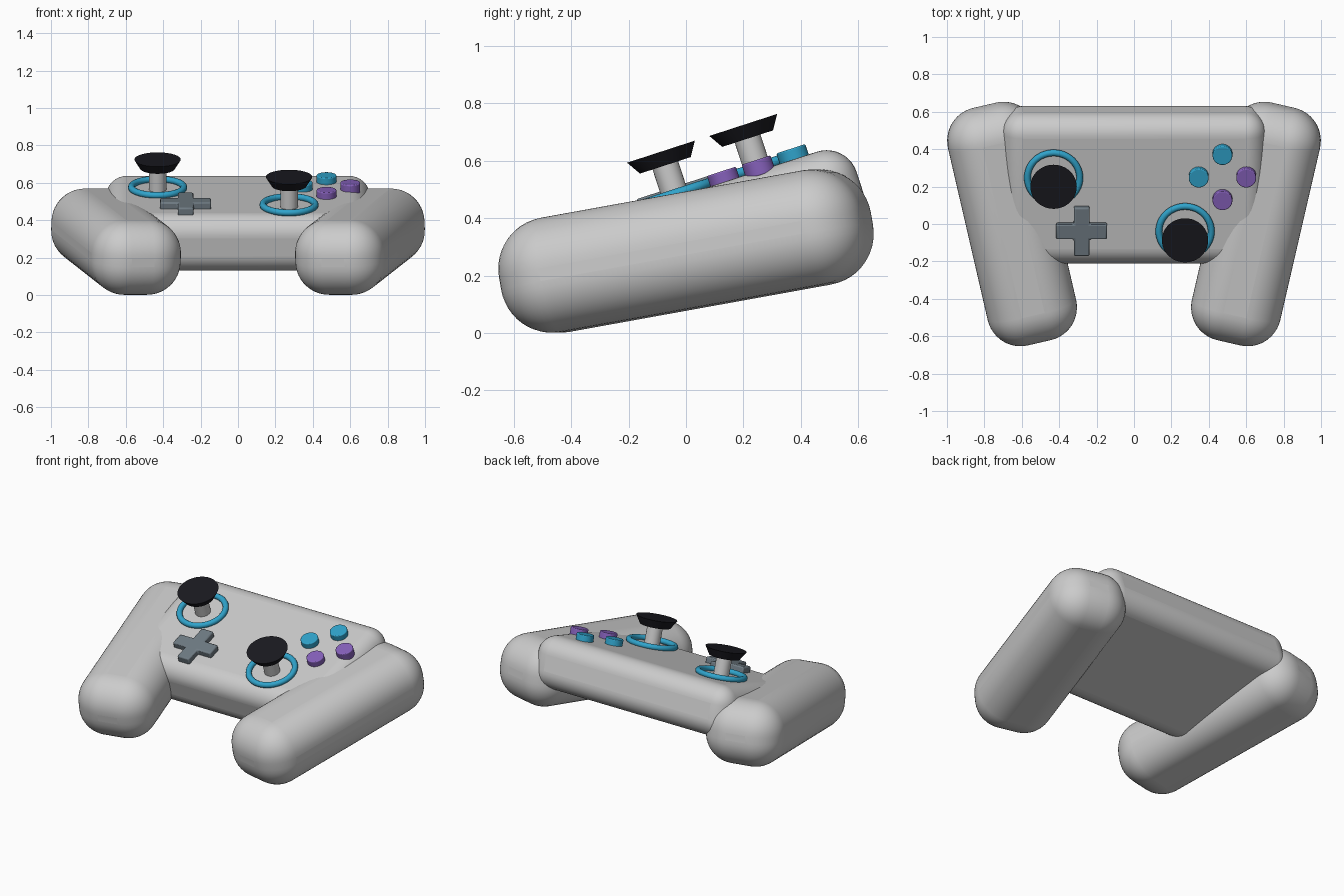
import bpy, bmesh
from math import radians
from mathutils import Matrix, Euler

if "Cube" in bpy.data.objects:
    bpy.data.objects.remove(bpy.data.objects["Cube"])


def material(name, rgb):
    m = bpy.data.materials.new(name)
    m.diffuse_color = (*rgb, 1)
    m.use_nodes = True
    m.node_tree.nodes["Principled BSDF"].inputs["Base Color"].default_value = m.diffuse_color
    return m


teal = material("teal", (0.03, 0.37, 0.60))
purple = material("purple", (0.24, 0.12, 0.50))
black = material("black", (0.01, 0.01, 0.014))
slate = material("slate", (0.16, 0.20, 0.23))

# Frame of the tilted top face: local x/y lie in the face, z points out of it
TILT = Matrix.Rotation(radians(18), 4, 'X')
FACE = Matrix.Translation((0, 0.16, 0.537)) @ TILT


def finish(obj, name, matrix, mat=None, bevel=0, segments=3):
    obj.name = name
    obj.matrix_world = matrix
    if mat:
        obj.data.materials.append(mat)
    bpy.ops.object.shade_smooth_by_angle(angle=radians(35))
    if bevel:
        b = obj.modifiers.new("rounding", 'BEVEL')
        b.width, b.segments, b.limit_method = bevel, segments, 'ANGLE'
        # keep the rounding before the smoothing
        obj.modifiers.move(len(obj.modifiers) - 1, 0)
        for p in obj.data.polygons:
            p.use_smooth = True
    return obj


def box(name, size, matrix, mat=None, bevel=0, segments=3):
    bpy.ops.mesh.primitive_cube_add(size=1)
    obj = bpy.context.object
    obj.data.transform(Matrix.Diagonal((*size, 1)))
    return finish(obj, name, matrix, mat, bevel, segments)


def disc(name, r_low, r_top, u, v, low, top, mat=None, bevel=0):
    bpy.ops.mesh.primitive_cone_add(vertices=48, radius1=r_low, radius2=r_top, depth=top - low)
    place = FACE @ Matrix.Translation((u, v, (low + top) / 2))
    return finish(bpy.context.object, name, place, mat, bevel)


# Central body
box("body", (1.41, 0.84, 0.32), Matrix.Translation((0, 0.21, 0.383)) @ TILT,
    bevel=0.11, segments=10)

# Two splayed grips
for side, s in (("left", -1), ("right", 1)):
    rot = Euler((radians(10), 0, radians(-13 * s))).to_matrix().to_4x4()
    box(side + "_grip", (0.485, 1.31, 0.404), Matrix.Translation((0.652 * s, 0, 0.285)) @ rot,
        bevel=0.18, segments=12)

# Thumb sticks with coloured rings
for side, u, v in (("left", -0.43, 0.095), ("right", 0.273, -0.206)):
    bpy.ops.mesh.primitive_torus_add(major_radius=0.14, minor_radius=0.018,
                                     major_segments=48, minor_segments=12)
    finish(bpy.context.object, side + "_stick_ring",
           FACE @ Matrix.Translation((u, v, 0.01)), teal)
    disc(side + "_stick_stem", 0.047, 0.047, u, v, -0.02, 0.12)
    disc(side + "_stick_cap", 0.093, 0.124, u, v, 0.116, 0.166, black)

# Direction pad: a cross outline extruded into a solid
bm = bmesh.new()
a, w = 0.136, 0.042
outline = [(w, w), (w, a), (-w, a), (-w, w), (-a, w), (-a, -w),
           (-w, -w), (-w, -a), (w, -a), (w, -w), (a, -w), (a, w)]
face = bm.faces.new([bm.verts.new((x, y, -0.02)) for x, y in outline])
grown = bmesh.ops.extrude_face_region(bm, geom=[face])
bmesh.ops.translate(bm, vec=(0, 0, 0.055),
                    verts=[g for g in grown["geom"] if isinstance(g, bmesh.types.BMVert)])
bmesh.ops.recalc_face_normals(bm, faces=bm.faces)
mesh = bpy.data.meshes.new("direction_pad")
bm.to_mesh(mesh)
bm.free()
pad = bpy.data.objects.new("direction_pad", mesh)
bpy.context.collection.objects.link(pad)
bpy.ops.object.select_all(action='DESELECT')
pad.select_set(True)
bpy.context.view_layer.objects.active = pad
finish(pad, "direction_pad", FACE @ Matrix.Translation((-0.28, -0.203, 0)), slate, 0.008, 2)

# Four action buttons in a diamond
for name, du, dv, mat in (("back", 0, 1, teal), ("left", -1, 0, teal),
                          ("right", 1, 0, purple), ("front", 0, -1, purple)):
    disc(name + "_button", 0.053, 0.053, 0.473 + 0.127 * du, 0.1 + 0.127 * dv,
         -0.02, 0.036, mat, 0.005)
